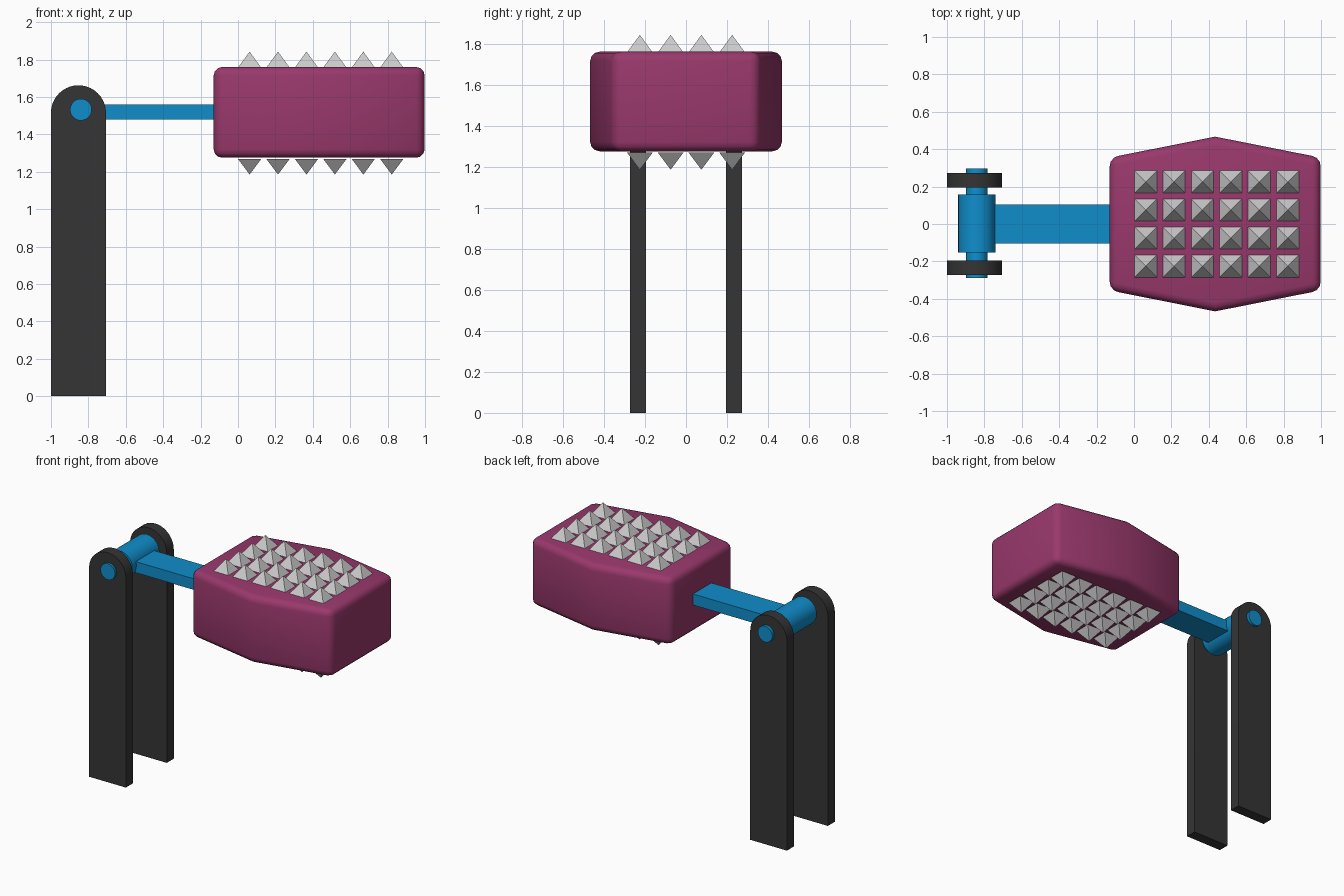
import bpy, bmesh
from math import sin, cos, pi
from mathutils import Matrix, Vector

if "Cube" in bpy.data.objects:
    bpy.data.objects.remove(bpy.data.objects["Cube"])


def material(name, rgb):
    m = bpy.data.materials.new(name)
    m.diffuse_color = (*rgb, 1)
    m.use_nodes = True
    m.node_tree.nodes["Principled BSDF"].inputs["Base Color"].default_value = m.diffuse_color
    return m


BLACK = material("black", (0.035, 0.035, 0.035))
BLUE = material("blue", (0.005, 0.27, 0.6))
PLUM = material("plum", (0.32, 0.04, 0.15))


def make(name, bm, mat=None, smooth=False):
    bmesh.ops.recalc_face_normals(bm, faces=bm.faces)
    me = bpy.data.meshes.new(name)
    bm.to_mesh(me)
    bm.free()
    ob = bpy.data.objects.new(name, me)
    bpy.context.collection.objects.link(ob)
    if mat:
        me.materials.append(mat)
    if smooth:
        bpy.ops.object.select_all(action='DESELECT')
        ob.select_set(True)
        bpy.context.view_layer.objects.active = ob
        bpy.ops.object.shade_smooth_by_angle(angle=pi / 6)
    return ob


def prism(points, offset):
    """Extrude a closed profile along an offset vector."""
    bm = bmesh.new()
    face = bm.faces.new([bm.verts.new(p) for p in points])
    out = bmesh.ops.extrude_face_region(bm, geom=[face], use_keep_orig=True)
    moved = [v for v in out['geom'] if isinstance(v, bmesh.types.BMVert)]
    bmesh.ops.translate(bm, verts=moved, vec=offset)
    return bm


def rod(name, radius, length, x, y, z):
    bm = bmesh.new()
    bmesh.ops.create_cone(bm, cap_ends=True, segments=32, radius1=radius,
                          radius2=radius, depth=length,
                          matrix=Matrix.Translation((x, y, z)) @ Matrix.Rotation(pi / 2, 4, 'X'))
    return make(name, bm, BLUE, True)


# Round-topped posts
for side, y in (("front", -0.274), ("back", 0.194)):
    cx, r, cz = -0.853, 0.147, 1.515
    profile = [(cx - r, y, 0), (cx + r, y, 0)]
    profile += [(cx + r * cos(a * pi / 20), y, cz + r * sin(a * pi / 20)) for a in range(21)]
    make(side + "_post", prism(profile, Vector((0, 0.08, 0))), BLACK, True)

# Hinge pin and sleeve
rod("hinge_pin", 0.058, 0.585, -0.84, 0.003, 1.532)
rod("hinge_sleeve", 0.1, 0.31, -0.84, 0.003, 1.532)

# Handle arm
arm = [(-0.8, -0.105, 1.48), (-0.1, -0.105, 1.48), (-0.1, 0.105, 1.48), (-0.8, 0.105, 1.48)]
make("handle_arm", prism(arm, Vector((0, 0, 0.08))), BLUE)

# Six-sided hammer head with rounded edges
x0, x1, xm, z0, z1 = -0.13, 0.998, 0.434, 1.275, 1.76
outline = [(x0, -0.355, z0), (xm, -0.467, z0), (x1, -0.355, z0),
           (x1, 0.355, z0), (xm, 0.467, z0), (x0, 0.355, z0)]
bm = prism(outline, Vector((0, 0, z1 - z0)))
bmesh.ops.recalc_face_normals(bm, faces=bm.faces)
edges = [e for e in bm.edges if e.calc_face_angle(0) > pi / 6]
bmesh.ops.bevel(bm, geom=edges, offset=0.045, segments=3, profile=0.5, affect='EDGES')
make("hammer_head", bm, PLUM, True)

# Pyramid spikes on the top and bottom faces
for name, base, tip in (("top_spikes", 1.757, 1.842), ("bottom_spikes", 1.268, 1.185)):
    bm = bmesh.new()
    h = 0.062
    for i in range(6):
        for j in range(4):
            x, y = 0.062 + 0.152 * i, -0.225 + 0.15 * j
            ring = [bm.verts.new((x + a * h, y + b * h, base))
                    for a, b in ((-1, -1), (1, -1), (1, 1), (-1, 1))]
            apex = bm.verts.new((x, y, tip))
            bm.faces.new(ring)
            for k in range(4):
                bm.faces.new((ring[k], ring[(k + 1) % 4], apex))
    make(name, bm)
